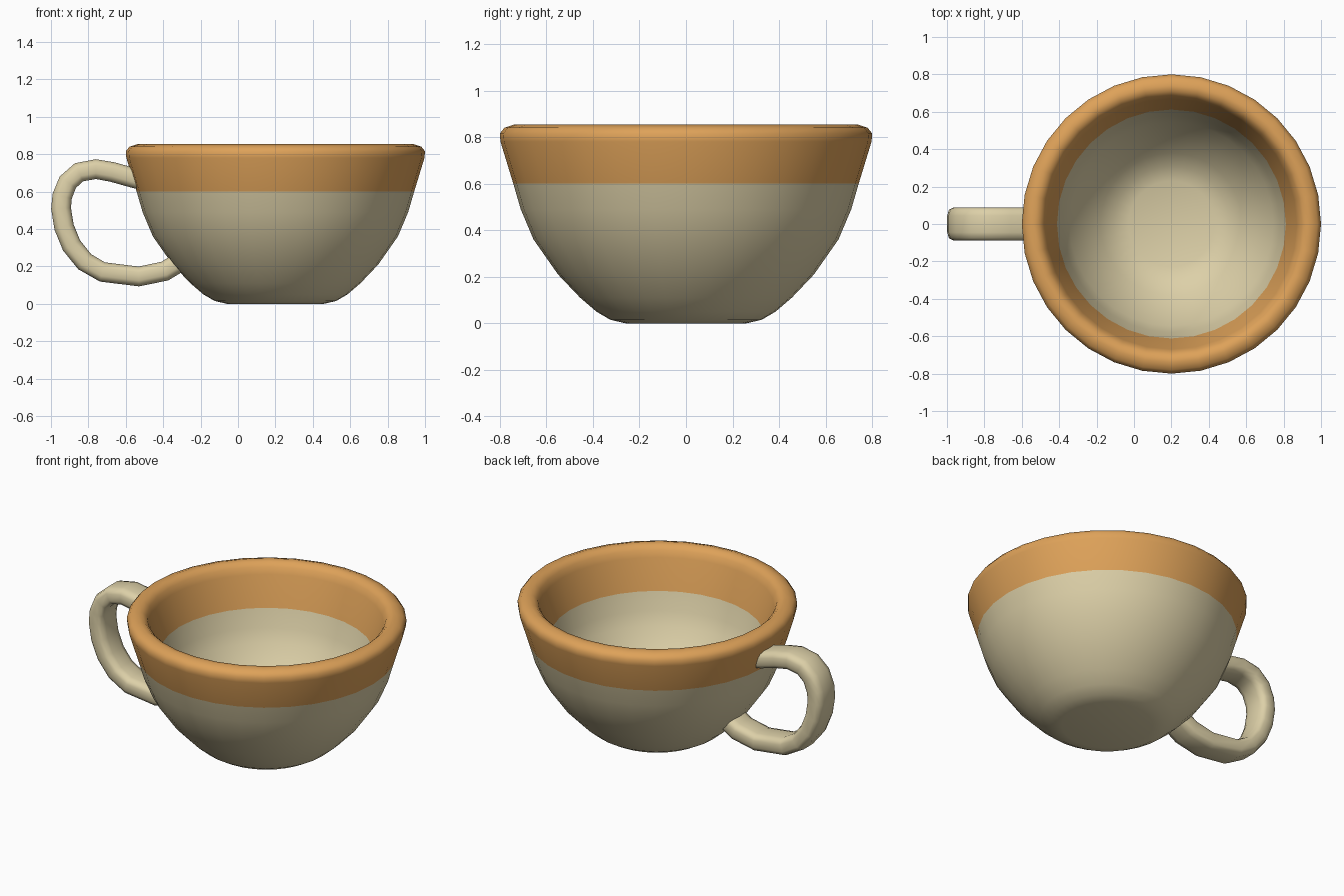
import bpy, bmesh, math
from mathutils import Vector

if "Cube" in bpy.data.objects:
    bpy.data.objects.remove(bpy.data.objects["Cube"])


def material(name, rgb):
    m = bpy.data.materials.new(name)
    m.diffuse_color = (*rgb, 1)
    m.use_nodes = True
    m.node_tree.nodes["Principled BSDF"].inputs["Base Color"].default_value = m.diffuse_color
    return m


cream = material("cream glaze", (0.72, 0.63, 0.39))
orange = material("orange glaze", (0.73, 0.36, 0.10))


def finish(bm, name, mats):
    bmesh.ops.recalc_face_normals(bm, faces=bm.faces)
    me = bpy.data.meshes.new(name)
    bm.to_mesh(me)
    bm.free()
    ob = bpy.data.objects.new(name, me)
    bpy.context.collection.objects.link(ob)
    for m in mats:
        me.materials.append(m)
    bpy.ops.object.select_all(action='DESELECT')
    ob.select_set(True)
    bpy.context.view_layer.objects.active = ob
    bpy.ops.object.shade_smooth_by_angle(angle=math.radians(50))
    return ob


# Cup: one closed profile (outside, rim, inside) turned around its axis
CX, BAND, SIDES = 0.2, 0.6, 32
profile = [(0.26, 0), (0.325, 0.015), (0.385, 0.05), (0.455, 0.11), (0.55, 0.21),
           (0.655, 0.36), (0.71, 0.49), (0.742, BAND), (0.797, 0.78), (0.80, 0.815),
           (0.78, 0.84), (0.74, 0.853), (0.71, 0.848), (0.685, 0.825), (0.67, 0.785),
           (0.612, BAND), (0.58, 0.49), (0.545, 0.41), (0.455, 0.285), (0.38, 0.205),
           (0.31, 0.15), (0.23, 0.122)]
bm = bmesh.new()
rings = []
for r, z in profile:
    rings.append([bm.verts.new((CX + r * math.cos(math.tau * i / SIDES),
                                r * math.sin(math.tau * i / SIDES), z))
                  for i in range(SIDES)])
for a, b in zip(rings, rings[1:]):
    for i in range(SIDES):
        j = (i + 1) % SIDES
        bm.faces.new((a[i], a[j], b[j], b[i]))
bm.faces.new(rings[0])       # underside
bm.faces.new(rings[-1])      # inside floor
for f in bm.faces:           # orange band above a fixed height
    f.material_index = 1 if f.calc_center_median().z > BAND else 0
finish(bm, "cup_body", [cream, orange])

# Handle: flattened rounded section swept along a path in the xz plane
path = [Vector((x, 0, z)) for x, z in [
    (-0.50, 0.658), (-0.57, 0.676), (-0.67, 0.704), (-0.76, 0.72), (-0.85, 0.703),
    (-0.91, 0.65), (-0.94, 0.575), (-0.946, 0.51), (-0.93, 0.41), (-0.89, 0.312),
    (-0.82, 0.225), (-0.725, 0.17), (-0.53, 0.146), (-0.39, 0.175), (-0.31, 0.225)]]
section = [(0.087, 0.022), (0.076, 0.043), (0.045, 0.053)]
section += [(-y, t) for y, t in reversed(section)]
section += [(-y, -t) for y, t in section]
bm = bmesh.new()
rings = []
for k, p in enumerate(path):
    d = (path[min(k + 1, len(path) - 1)] - path[max(k - 1, 0)]).normalized()
    n = Vector((d.z, 0, -d.x))
    rings.append([bm.verts.new(p + Vector((0, y, 0)) + n * t) for y, t in section])
for a, b in zip(rings, rings[1:]):
    for i in range(len(section)):
        j = (i + 1) % len(section)
        bm.faces.new((a[i], a[j], b[j], b[i]))
bm.faces.new(rings[0])
bm.faces.new(rings[-1])
finish(bm, "handle", [cream])
